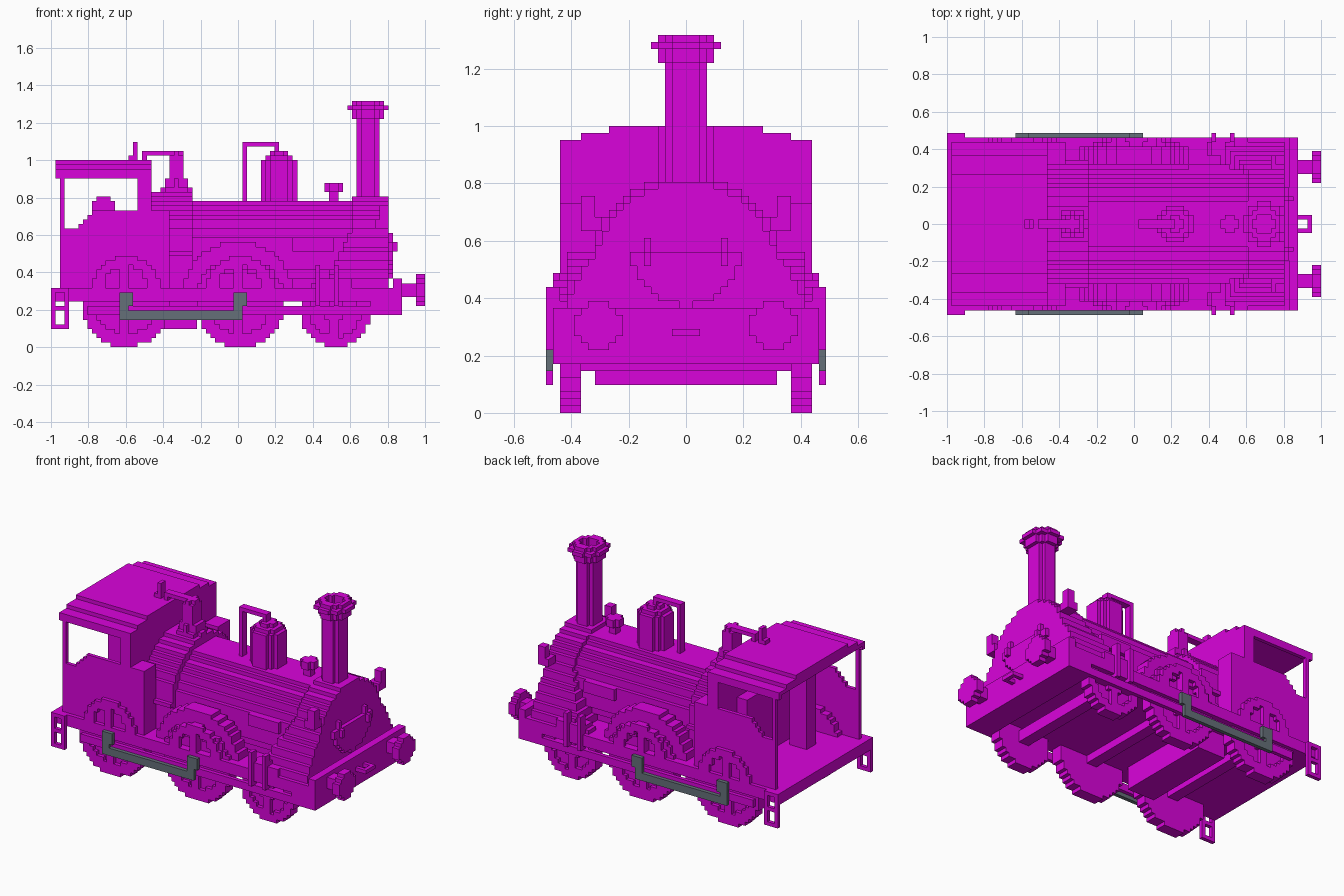
import bpy
import bmesh
import math

cube = bpy.data.objects.get("Cube")
if cube:
    bpy.data.objects.remove(cube, do_unlink=True)

# Shared dimensions
BLOCK = 2 / 82
REAR = -1
BEAM_FRONT = .87
WHEEL_INNER, CAB_SIDE, FRAME_SIDE, OUTER_SIDE = .37, .44, .46, .49
FRAME_BOTTOM, DECK_BOTTOM, DECK = .175, .25, .31
BOILER_AXIS, BOILER_TOP = .5, .79
CAB_REAR, CAB_FRONT, WAIST, ROOF = -.95, -.47, .73, .93
SMOKEBOX_REAR, SMOKEBOX_FRONT = .61, .8
REAR_AXLE, MIDDLE_AXLE, FRONT_AXLE = -.6, .01, .52
BIG_WHEEL, SMALL_WHEEL = .24, .19


def material(name, red, green, blue):
    colour = (red, green, blue, 1)
    mat = bpy.data.materials.new(name)
    mat.use_nodes = True
    mat.diffuse_color = colour
    mat.node_tree.nodes["Principled BSDF"].inputs["Base Color"].default_value = colour
    return mat


MAGENTA = material("magenta", .7, .001, .71)
GREY = material("steel grey", .13, .16, .19)


# Solids are sets of grid blocks, described in model units
def span(low, high):
    first = round(low / BLOCK)
    return range(first, max(first + 1, round(high / BLOCK)))


def box(x0, x1, y0, y1, z0, z1):
    return {(i, j, k) for i in span(x0, x1) for j in span(y0, y1) for k in span(z0, z1)}


def slab(x0, x1, half, z0, z1):
    return box(x0, x1, -half, half, z0, z1)


def keep(blocks, rule):
    return {b for b in blocks if rule(*((n + .5) * BLOCK for n in b))}


def across(x, z, r, y0, y1):
    return keep(box(x - r, x + r, y0, y1, z - r, z + r),
                lambda a, b, c: math.hypot(a - x, c - z) < r)


def along(y, z, r, x0, x1):
    return keep(box(x0, x1, y - r, y + r, z - r, z + r),
                lambda a, b, c: math.hypot(b - y, c - z) < r)


def turned(x, bottom, *tiers):
    """Stack of upright discs, each given as (top, radius)."""
    middle = round(2 * x / BLOCK) * BLOCK / 2
    solid = set()
    for top, r in tiers:
        solid |= keep(slab(x - r - BLOCK, x + r + BLOCK, r + BLOCK, bottom, top),
                      lambda a, b, c: math.hypot(a - middle, b) < r)
        bottom = top
    return solid


def above(height, blocks):
    return keep(blocks, lambda a, b, c: c > height)


def both(blocks):
    return blocks | {(i, -1 - j, k) for i, j, k in blocks}


def part(name, blocks, mat=MAGENTA):
    """Skin the outside of the blocks with flat faces."""
    bm = bmesh.new()
    verts = {}

    def vert(p):
        if p not in verts:
            verts[p] = bm.verts.new([n * BLOCK for n in p])
        return verts[p]

    for block in blocks:
        for axis in range(3):
            u, w = (axis + 1) % 3, (axis + 2) % 3
            for side in (False, True):
                beyond = list(block)
                beyond[axis] += 1 if side else -1
                if tuple(beyond) in blocks:
                    continue
                corners = []
                for du, dw in ((False, False), (True, False), (True, True), (False, True)):
                    p = list(block)
                    p[axis] += side
                    p[u] += du
                    p[w] += dw
                    corners.append(vert(tuple(p)))
                bm.faces.new(corners if side else corners[::-1])
    mesh = bpy.data.meshes.new(name)
    bm.to_mesh(mesh)
    bm.free()
    mesh.materials.append(mat)
    bpy.context.collection.objects.link(bpy.data.objects.new(name, mesh))


# Frame
part("running_board", slab(REAR, BEAM_FRONT, FRAME_SIDE, DECK_BOTTOM, DECK))
part("front_buffer_beam", slab(.83, BEAM_FRONT, FRAME_SIDE, FRAME_BOTTOM, .37)
     | slab(.7, BEAM_FRONT, FRAME_SIDE, FRAME_BOTTOM, DECK))
part("side_frames", both(box(-.8, BEAM_FRONT, CAB_SIDE, FRAME_SIDE, FRAME_BOTTOM, .23)))
part("ash_pan", slab(-.42, -.22, .315, .1, DECK))


# Wheels with a raised rim, hub and spokes
def wheel(x, r):
    face = CAB_SIDE - BLOCK
    raised = keep(across(x, r, r, face, CAB_SIDE),
                  lambda a, b, c: not r * .3 < math.hypot(a - x, c - r) < r * .7
                  or min(abs(a - x), abs(c - r)) < BLOCK)
    return across(x, r, r, WHEEL_INNER, face) | raised


for label, x, r in (("rear", REAR_AXLE, BIG_WHEEL), ("middle", MIDDLE_AXLE, BIG_WHEEL),
                    ("front", FRONT_AXLE, SMALL_WHEEL)):
    part(label + "_wheels", both(wheel(x, r)))
    part(label + "_axle", slab(x - .04, x + .04, WHEEL_INNER, r - .04, r + .04))

# Raised arches, splashers, spring hangers and coupling rods on the sides
for label, x in (("rear", REAR_AXLE), ("middle", MIDDLE_AXLE)):
    arch = across(x, DECK, .18, CAB_SIDE, FRAME_SIDE) - across(x, DECK, .12, CAB_SIDE, FRAME_SIDE)
    hub = box(x - BLOCK, x + BLOCK, CAB_SIDE, FRAME_SIDE, DECK, .43)
    part(label + "_wheel_arches", both(above(DECK, arch) | hub))
part("splashers", both(above(DECK, across(0, .28, .29, DECK, .42))))

hangers = box(.42, SMOKEBOX_REAR, WHEEL_INNER, FRAME_SIDE, DECK, .37)
rods = box(REAR_AXLE, MIDDLE_AXLE, FRAME_SIDE, OUTER_SIDE, .15, .2)
for x in (.42, FRONT_AXLE):
    hangers |= box(x, x + BLOCK, CAB_SIDE, OUTER_SIDE, .21, .43)
for x in (REAR_AXLE, MIDDLE_AXLE):
    rods |= box(x - .035, x + .035, FRAME_SIDE, OUTER_SIDE, .22, .29)
    rods |= box(x - BLOCK, x + BLOCK, FRAME_SIDE, OUTER_SIDE, .15, .29)
part("spring_hangers", both(hangers))
part("coupling_rods", both(rods), GREY)

# Rear steps as open frames with a middle tread
step = box(REAR, -.91, FRAME_SIDE, OUTER_SIDE, .1, DECK)
for bottom in (.125, .22):
    step -= box(REAR + BLOCK, -.91 - BLOCK, FRAME_SIDE, OUTER_SIDE, bottom, bottom + .07)
part("rear_steps", both(step))

# Buffers and coupling
part("buffers", both(along(.305, .305, .04, BEAM_FRONT, .95) | along(.305, .305, .085, .95, 1)))
part("coupling_hook", slab(BEAM_FRONT, .945, .05, .27, .3) - slab(.89, .92, BLOCK, .27, .3))

# Boiler, firebox and smokebox
part("boiler", above(DECK, along(0, BOILER_AXIS, .29, -.25, SMOKEBOX_REAR)))
part("firebox", above(DECK, along(0, BOILER_AXIS, .33, CAB_FRONT, -.25))
     | slab(CAB_FRONT, -.25, .32, DECK, BOILER_AXIS))
part("smokebox", above(DECK, along(0, BOILER_AXIS, .31, SMOKEBOX_REAR, SMOKEBOX_FRONT)))
part("smokebox_saddle", keep(
    slab(.44, SMOKEBOX_FRONT, FRAME_SIDE, DECK, .63),
    lambda x, y, z: abs(y) < FRAME_SIDE - (z - DECK) * .55 and x > .45 + (z - DECK) / 2))
door = keep(along(0, .57, .195, SMOKEBOX_FRONT, .83), lambda a, b, c: c < .57)
part("smokebox_door", door)
part("door_handles", both(box(SMOKEBOX_FRONT, .83, .12, .15, .52, .61)
                          | box(SMOKEBOX_FRONT, .85, .12, .15, .52, .56)))
part("front_lamps", both(box(.72, SMOKEBOX_FRONT, .29, .37, .64, .69)
                         | box(.75, SMOKEBOX_FRONT, .31, .37, .64, .75)))
part("side_boxes", both(box(.29, .51, .25, .32, .51, .58)))

# Cab, with side sheets that sweep up to the front
sheets = keep(box(CAB_REAR, CAB_FRONT, CAB_SIDE - BLOCK, CAB_SIDE, DECK, WAIST),
              lambda x, y, z: z < max(.64, x + 1.5))
posts = box(CAB_REAR, CAB_REAR + BLOCK, CAB_SIDE - BLOCK, CAB_SIDE, DECK, ROOF)
part("cab_sides", both(sheets | posts))
part("cab_front", slab(-.54, CAB_FRONT, CAB_SIDE, DECK, ROOF))
part("cab_front_shoulders", both(box(CAB_FRONT, -.36, DECK, CAB_SIDE, DECK, WAIST)))
roof = both(box(CAB_REAR - BLOCK, CAB_FRONT, CAB_SIDE - BLOCK, CAB_SIDE, .9, ROOF))
for tier, half in enumerate((CAB_SIDE, .37, .27)):
    bottom = ROOF + tier * BLOCK
    roof |= slab(CAB_REAR - BLOCK, CAB_FRONT, half, bottom, bottom + BLOCK)
part("cab_roof", roof)
part("backhead", slab(-.6, CAB_FRONT, .25, DECK, WAIST))
part("cab_control_column", box(-.77, -.67, -.22, -.12, DECK, .77)
     | box(-.75, -.69, -.22, -.12, DECK, .8))

# Whistle, safety valve and its pipe
part("whistle", slab(-.56, -.54, BLOCK, 1, 1.1) | slab(-.58, -.53, BLOCK, 1, 1 + BLOCK))
part("safety_valve", turned(-.33, BOILER_TOP, (.85, .08), (.9, .065), (1.02, .05), (1.05, .04)))
part("safety_pipe", slab(-.51, -.3, BLOCK, 1.03, 1.05) | slab(-.51, -.49, BLOCK, 1, 1.05))

# Steam dome with its loop pipe, and the small valve
part("steam_dome", turned(.22, BOILER_TOP - BLOCK, (1, .1), (1.03, .08), (1.05, .05)))
part("dome_pipe", slab(.02, .22, BLOCK, BOILER_TOP, 1.1)
     - slab(.02 + BLOCK, .22 - BLOCK, BLOCK, BOILER_TOP, 1.1 - BLOCK))
part("small_valve", turned(.51, BOILER_TOP - BLOCK, (.82, .03), (.88, .05)))

# Chimney with a flared hollow rim
part("chimney", turned(.69, BOILER_TOP, (1.22, .07), (1.27, .09), (1.3, .115), (1.32, .09))
     - turned(.69, 1.22, (1.32, .055)))
